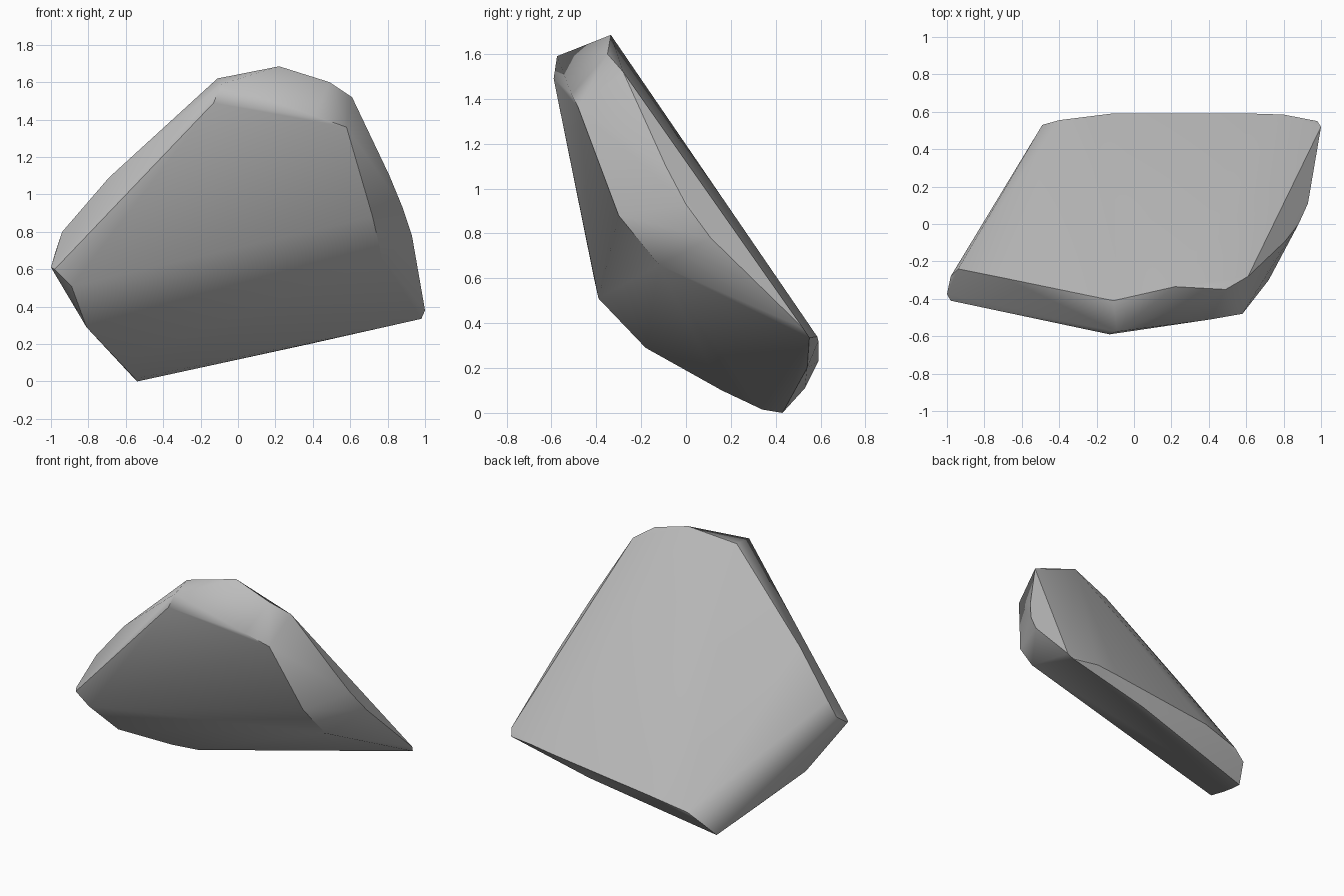
import bpy, bmesh, math
from mathutils import Vector

# Remove the default cube
cube = bpy.data.objects.get("Cube")
if cube:
    bpy.data.objects.remove(cube, do_unlink=True)

# Stone colour
stone = bpy.data.materials.new("stone_grey")
stone.use_nodes = True
colour = (0.5, 0.5, 0.5, 1)
stone.diffuse_color = colour
stone.node_tree.nodes["Principled BSDF"].inputs["Base Color"].default_value = colour

# Corners of the broken slab, grouped by the rim they lie on
crest = [(-.11, -.41, 1.62), (.22, -.335, 1.685), (.49, -.35, 1.6), (.61, -.28, 1.52)]
brow = [(-.09, -.575, 1.59), (-.13, -.59, 1.49), (.41, -.51, 1.42), (.58, -.48, 1.36)]
left_rim = [(-.69, -.29, 1.09), (-.94, -.24, .8), (-.98, -.28, .68),
            (-1, -.375, .61), (-.98, -.41, .6), (-.89, -.39, .51)]
lower_left = [(-.81, -.18, .29), (-.63, .16, .1), (-.55, .34, .015), (-.54, .43, 0)]
right_rim = [(.72, -.3, .88), (.77, -.12, .66), (.81, -.09, 1.1), (.88, 0, .93), (.93, .11, .78)]
foot = [(-.49, .53, .11), (-.4, .555, .17), (-.12, .59, .23), (.64, .59, .32),
        (.8, .585, .34), (.98, .55, .335), (1, .52, .38), (.38, .54, .2)]

# Wrap the corners in a closed convex shell
bm = bmesh.new()
for point in crest + brow + left_rim + lower_left + right_rim + foot:
    bm.verts.new(Vector(point))
hull = bmesh.ops.convex_hull(bm, input=bm.verts)
loose = {g for g in hull["geom_interior"] + hull["geom_unused"] if isinstance(g, bmesh.types.BMVert)}
bmesh.ops.delete(bm, geom=list(loose), context='VERTS')
bmesh.ops.dissolve_limit(bm, angle_limit=math.radians(2), verts=bm.verts, edges=bm.edges)
bmesh.ops.recalc_face_normals(bm, faces=bm.faces)

mesh = bpy.data.meshes.new("rock_slab")
bm.to_mesh(mesh)
bm.free()
mesh.materials.append(stone)
rock = bpy.data.objects.new("rock_slab", mesh)
bpy.context.collection.objects.link(rock)

# Soft shading with crisp main edges
bpy.ops.object.select_all(action='DESELECT')
rock.select_set(True)
bpy.context.view_layer.objects.active = rock
bpy.ops.object.shade_smooth_by_angle(angle=math.radians(35))
